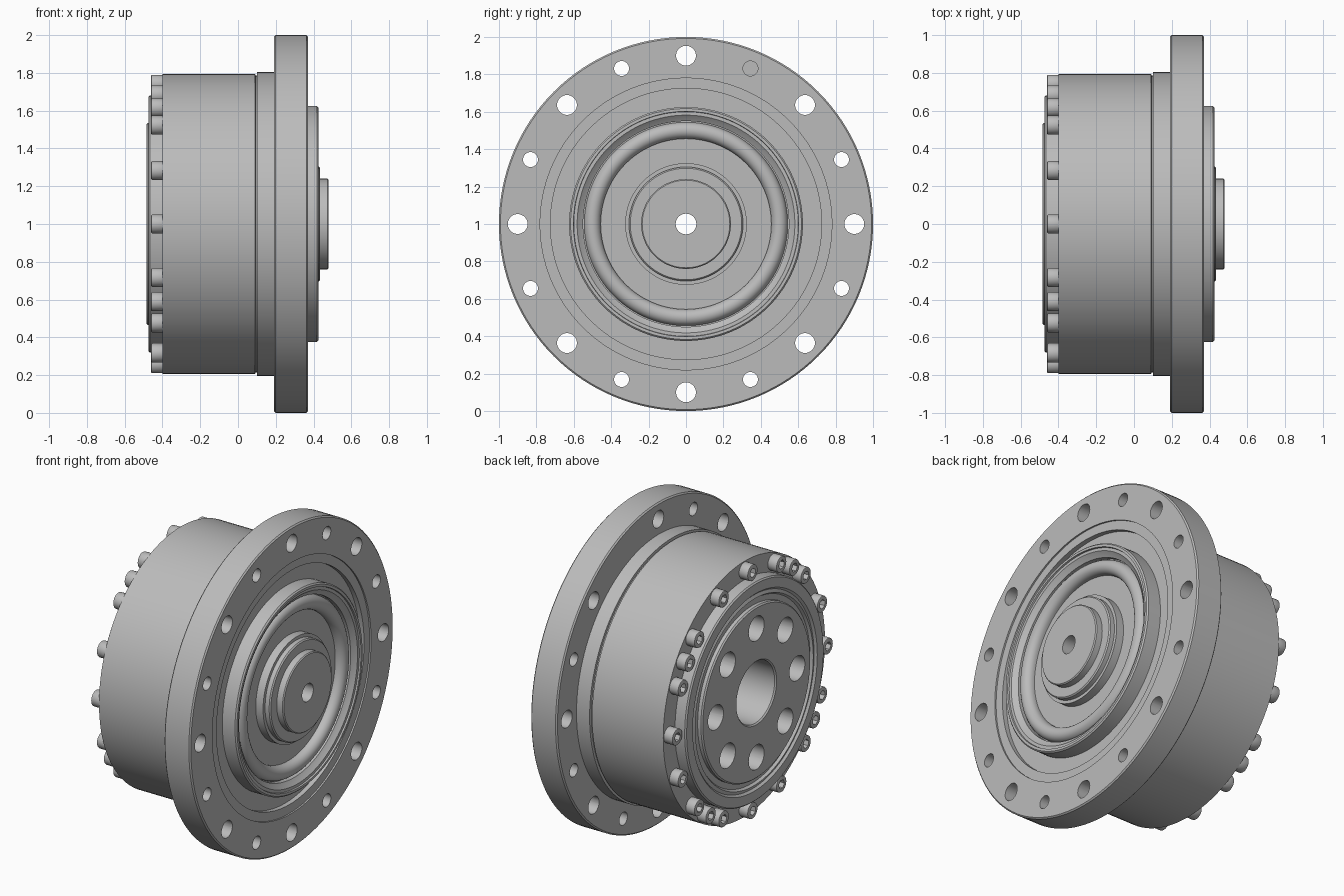
import bpy
import bmesh
from math import sin, cos, pi, radians
from mathutils import Matrix, Vector

cube = bpy.data.objects.get("Cube")
if cube:
    bpy.data.objects.remove(cube)

steel = bpy.data.materials.new("grey_steel")
steel.use_nodes = True
GREY = (0.5, 0.5, 0.5, 1)
steel.diffuse_color = GREY
steel.node_tree.nodes["Principled BSDF"].inputs["Base Color"].default_value = GREY

AXIS_Z = 1.0


def make_object(name, bm):
    bmesh.ops.recalc_face_normals(bm, faces=bm.faces)
    mesh = bpy.data.meshes.new(name)
    bm.to_mesh(mesh)
    bm.free()
    mesh.materials.append(steel)
    obj = bpy.data.objects.new(name, mesh)
    bpy.context.collection.objects.link(obj)
    return obj


def revolve(name, profile, steps=128):
    """Turn a closed (x, radius) profile about the horizontal main axis."""
    bm = bmesh.new()
    rings = []
    for i in range(steps):
        a = 2 * pi * i / steps
        rings.append([bm.verts.new((x, r * cos(a), AXIS_Z + r * sin(a))) for x, r in profile])
    n = len(profile)
    for i in range(steps):
        this, following = rings[i], rings[(i + 1) % steps]
        for j in range(n):
            k = (j + 1) % n
            bm.faces.new((this[j], this[k], following[k], following[j]))
    return make_object(name, bm)


def pins(name, radius, circle, angles, x0, x1, sides=32):
    """Ring of cylinders parallel to the main axis."""
    bm = bmesh.new()
    for deg in angles:
        a = radians(deg)
        place = Matrix.Translation(Vector(((x0 + x1) / 2, circle * cos(a), AXIS_Z + circle * sin(a))))
        place = place @ Matrix.Rotation(a, 4, 'X') @ Matrix.Rotation(pi / 2, 4, 'Y')
        bmesh.ops.create_cone(bm, cap_ends=True, segments=sides, radius1=radius,
                              radius2=radius, depth=x1 - x0, matrix=place)
    return make_object(name, bm)


def apply_modifiers(obj):
    graph = bpy.context.evaluated_depsgraph_get()
    mesh = bpy.data.meshes.new_from_object(obj.evaluated_get(graph))
    obj.modifiers.clear()
    obj.data = mesh


def drill(obj, cutter):
    mod = obj.modifiers.new("holes", 'BOOLEAN')
    mod.operation = 'DIFFERENCE'
    mod.solver = 'EXACT'
    mod.object = cutter
    cutter.hide_render = True
    apply_modifiers(obj)
    bpy.data.objects.remove(cutter)


# Mounting flange with alternating large and small holes
flange = revolve("mounting_flange", [
    (.19, .6), (.19, .992), (.198, 1), (.362, 1), (.37, .992), (.37, .78),
    (.36, .78), (.36, .725), (.33, .725), (.33, .6)])
drill(flange, pins("large_cutter", .053, .9, range(0, 360, 45), .1, .5))
drill(flange, pins("small_cutter", .04, .9, [22.5 + 45 * i for i in range(8)], .1, .5))

# Main housing with a narrow groove and shoulder
housing = revolve("housing", [
    (-.40, .6), (-.40, .795), (.09, .795), (.094, .787), (.1, .787),
    (.1, .805), (.19, .805), (.2, .79), (.2, .6)])

# Front seal ring with a rounded inner lip
lip = [(.36 + .044 * sin(pi * i / 12), .5 + .044 * cos(pi * i / 12)) for i in range(13)]
seal = revolve("front_seal_ring", [
    (.22, .45), (.22, .625), (.417, .625), (.425, .617), (.425, .602),
    (.415, .6), (.415, .582), (.40, .565), (.39, .55), (.36, .55)] + lip + [(.33, .456)])

# Stepped front hub with a small through bore
hub = revolve("front_hub", [
    (.25, .055), (.48, .055), (.48, .234), (.474, .24), (.435, .24), (.435, .298),
    (.428, .305), (.40, .305), (.40, .325), (.35, .325), (.35, .47), (.25, .47)])

# Rear bearing ring
rear_ring = revolve("rear_ring", [
    (-.3, .53), (-.455, .53), (-.455, .57), (-.47, .58), (-.462, .6),
    (-.475, .612), (-.475, .672), (-.467, .68), (-.3, .68)])

# Rear output disc with centre bore and blind holes
disc = revolve("output_disc", [
    (.26, .19), (-.477, .19), (-.485, .198), (-.485, .527), (-.477, .535), (.26, .535)])
drill(disc, pins("output_cutter", .076, .4, range(0, 360, 45), -.6, -.3))

# Housing bolts: even spacing plus one extra in each quarter
angles = [22.5 * i for i in range(16)] + [33.75 + 90 * i for i in range(4)]
bolts = pins("bolt_heads", .05, .74, angles, -.46, -.39)
bevel = bolts.modifiers.new("edge", 'BEVEL')
bevel.width = .006
bevel.segments = 2
bevel.limit_method = 'ANGLE'
bevel.angle_limit = radians(40)
apply_modifiers(bolts)
drill(bolts, pins("socket_cutter", .028, .74, angles, -.5, -.425, 6))

# Smooth turned surfaces, crisp edges
bpy.ops.object.select_all(action='DESELECT')
for obj in (flange, housing, seal, hub, rear_ring, disc, bolts):
    obj.select_set(True)
    bpy.context.view_layer.objects.active = obj
bpy.ops.object.shade_smooth_by_angle(angle=radians(30))
